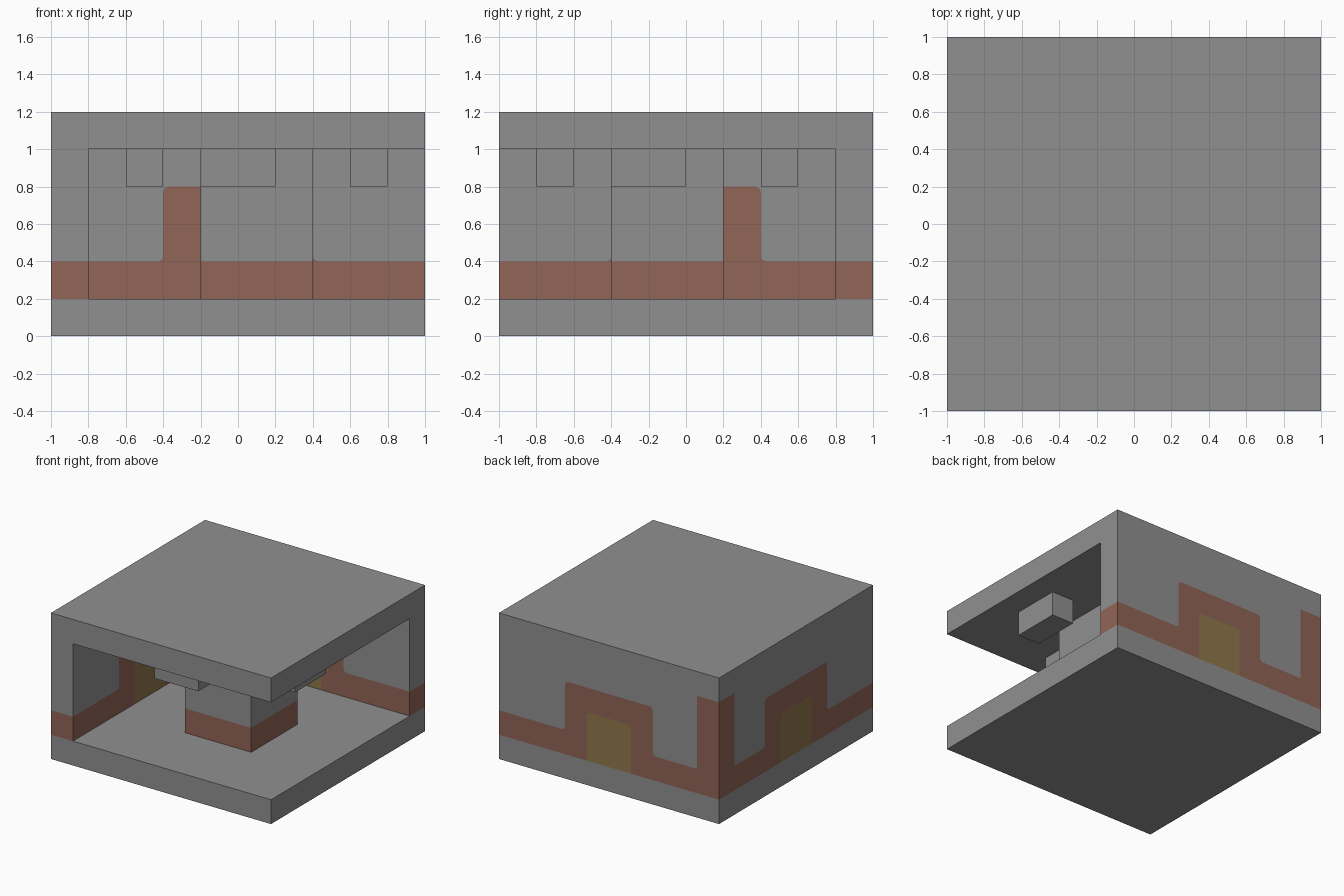
import bpy, bmesh, math
from mathutils import Vector

default = bpy.data.objects.get("Cube")
if default:
    bpy.data.objects.remove(default, do_unlink=True)


def make_material(name, rgb):
    mat = bpy.data.materials.new(name)
    mat.use_nodes = True
    mat.diffuse_color = (*rgb, 1)
    mat.node_tree.nodes["Principled BSDF"].inputs["Base Color"].default_value = (*rgb, 1)
    return mat


GREY = make_material("stone grey", (0.28, 0.28, 0.28))
RED = make_material("brick red", (0.285, 0.128, 0.095))
YELLOW = make_material("dull yellow", (0.28, 0.185, 0.07))

EDGE, FLOOR, CEILING, THICK = 1.0, 0.2, 1.0, 0.2
INNER = EDGE - THICK
BAND = 0.4


def finish(bm, name, mat):
    bmesh.ops.recalc_face_normals(bm, faces=bm.faces)
    mesh = bpy.data.meshes.new(name)
    bm.to_mesh(mesh)
    bm.free()
    mesh.materials.append(mat)
    obj = bpy.data.objects.new(name, mesh)
    bpy.context.collection.objects.link(obj)
    return obj


def box(name, mat, low, high):
    bm = bmesh.new()
    bmesh.ops.create_cube(bm, size=1)
    low, high = Vector(low), Vector(high)
    for v in bm.verts:
        v.co = (low + high) / 2 + v.co * (high - low)
    return finish(bm, name, mat)


def rounded(path, radius=0.03, steps=3):
    """Round the inner corners of an open path whose ends stay put."""
    out = [Vector(path[0])]
    for a, b, c in zip(path, path[1:], path[2:]):
        a, b, c = Vector(a), Vector(b), Vector(c)
        p = b + (a - b).normalized() * radius
        q = b + (c - b).normalized() * radius
        centre = p + q - b
        for i in range(steps + 1):
            t = i / steps * math.pi / 2
            out.append(centre + (p - centre) * math.cos(t) + (q - centre) * math.sin(t))
    return out + [Vector(path[-1])]


def wall_part(name, mat, outline, place):
    """Extrude an outline (along, height) through the wall thickness."""
    bm = bmesh.new()
    face = bm.faces.new([bm.verts.new(place(u, INNER, z)) for u, z in outline])
    new = bmesh.ops.extrude_face_region(bm, geom=[face], use_keep_orig=True)["geom"]
    shift = Vector(place(0, EDGE, 0)) - Vector(place(0, INNER, 0))
    bmesh.ops.translate(bm, vec=shift, verts=[g for g in new if isinstance(g, bmesh.types.BMVert)])
    finish(bm, name, mat)


# Floor and roof slabs
box("floor_slab", GREY, (-EDGE, -EDGE, 0), (EDGE, EDGE, FLOOR))
box("roof_slab", GREY, (-EDGE, -EDGE, CEILING), (EDGE, EDGE, CEILING + THICK))

# Walls with a stepped trim around a painted doorway
trim = rounded([(EDGE, BAND), (0.4, BAND), (0.4, 0.8), (-0.4, 0.8), (-0.4, BAND), (-INNER, BAND)])
doorway = rounded([(0.2, FLOOR), (0.2, 0.6), (-0.2, 0.6), (-0.2, FLOOR)])
trim_outline = trim + [(-INNER, FLOOR)] + doorway[::-1] + [(EDGE, FLOOR)]
panel_outline = trim + [(-INNER, CEILING), (EDGE, CEILING)]

walls = {
    "back_wall": lambda u, depth, z: (u, depth, z),
    "right_wall": lambda u, depth, z: (-depth, -u, z),
}
for name, place in walls.items():
    wall_part(name + "_trim", RED, trim_outline, place)
    wall_part(name + "_doorway", YELLOW, doorway, place)
    wall_part(name + "_panel", GREY, panel_outline, place)

# Post where the two walls meet
box("corner_post", RED, (-EDGE, INNER, FLOOR), (-INNER, EDGE, CEILING))

# Central pillar
box("pillar_base", RED, (-0.2, -0.4, FLOOR), (0.4, 0.2, BAND))
box("pillar_shaft", GREY, (-0.2, -0.4, BAND), (0.4, 0.2, CEILING))

# Ceiling blocks turned around the pillar
blocks = {
    "front": ((-0.2, -0.8), (0.2, -0.6)),
    "left": ((0.6, -0.4), (0.8, 0.0)),
    "back": ((0.0, 0.4), (0.4, 0.6)),
    "right": ((-0.6, -0.2), (-0.4, 0.2)),
}
for side, (low, high) in blocks.items():
    box(side + "_ceiling_block", GREY, (*low, 0.8), (*high, CEILING))
